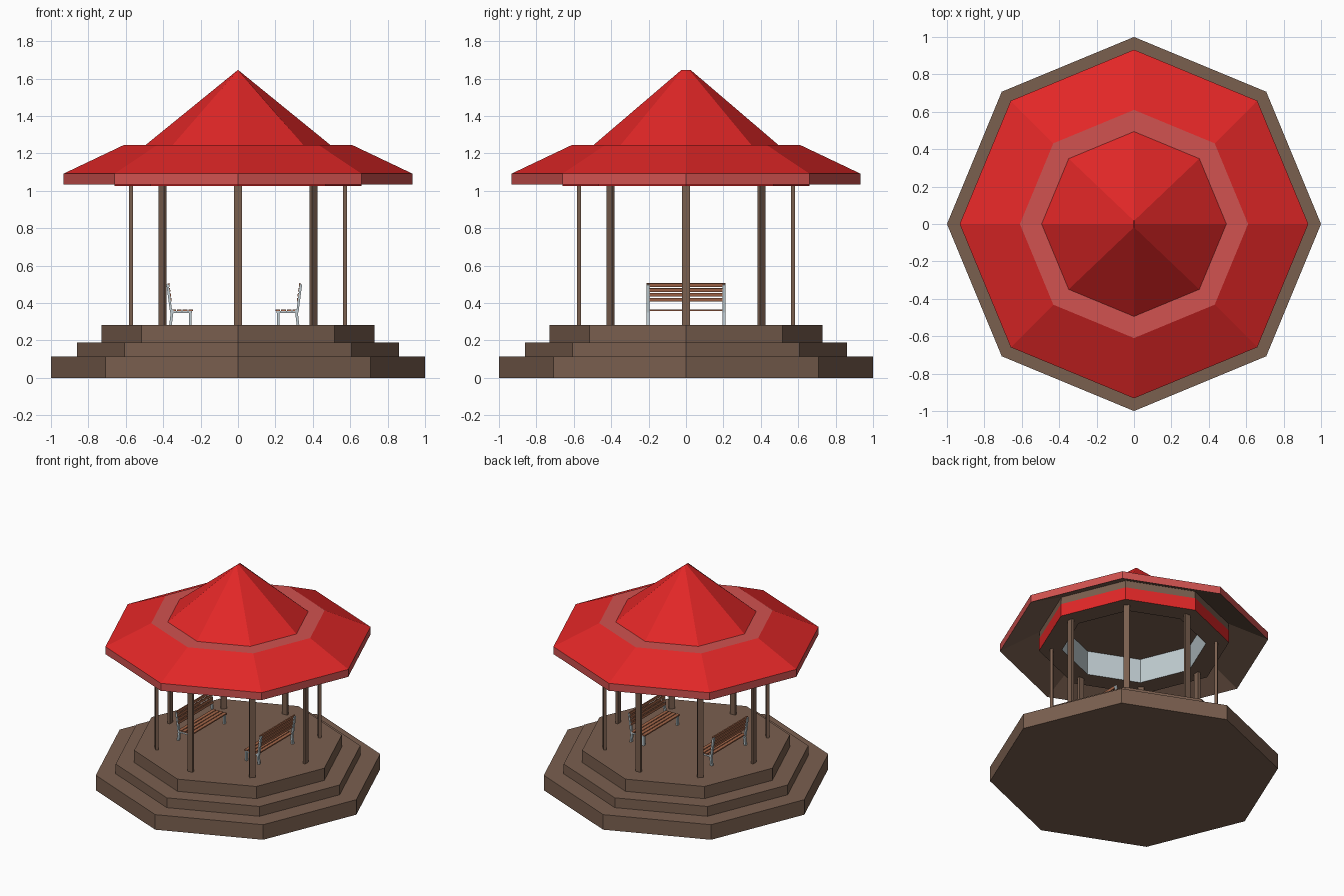
import bpy, bmesh, math
from mathutils import Matrix, Vector

if "Cube" in bpy.data.objects:
    bpy.data.objects.remove(bpy.data.objects["Cube"])


def material(name, rgb):
    m = bpy.data.materials.new(name)
    m.diffuse_color = (*rgb, 1)
    m.use_nodes = True
    m.node_tree.nodes["Principled BSDF"].inputs["Base Color"].default_value = m.diffuse_color
    return m


BROWN = material("brown wood", (0.195, 0.115, 0.078))
RED = material("red roof", (0.76, 0.02, 0.02))
PINK = material("faded red trim", (0.64, 0.085, 0.08))
GREY = material("pale grey metal", (0.52, 0.60, 0.63))
SLAT = material("orange brown slat", (0.36, 0.13, 0.065))


def finish(name, bm, mats):
    bmesh.ops.recalc_face_normals(bm, faces=bm.faces)
    me = bpy.data.meshes.new(name)
    bm.to_mesh(me)
    bm.free()
    for m in mats:
        me.materials.append(m)
    ob = bpy.data.objects.new(name, me)
    bpy.context.collection.objects.link(ob)
    return ob


def octagon(bm, r, z, ry=None):
    ry = r if ry is None else ry
    a = [i * math.pi / 4 for i in range(8)]
    return [bm.verts.new((r * math.cos(t), ry * math.sin(t), z)) for t in a]


def bridge(bm, lo, hi, index):
    for i in range(8):
        j = (i + 1) % 8
        bm.faces.new((lo[i], lo[j], hi[j], hi[i])).material_index = index


def octagon_ring(name, profile, segment_mats, mats):
    """Sweep a closed (radius, z) profile round eight sides."""
    bm = bmesh.new()
    rings = [octagon(bm, r, z) for r, z in profile]
    for k, idx in enumerate(segment_mats):
        bridge(bm, rings[k], rings[(k + 1) % len(rings)], idx)
    return finish(name, bm, mats)


def octagon_solid(name, lower, upper, mat):
    """Capped prism; each end is (radius x, radius y, z)."""
    bm = bmesh.new()
    lo = octagon(bm, lower[0], lower[2], lower[1])
    hi = octagon(bm, upper[0], upper[2], upper[1])
    bridge(bm, lo, hi, 0)
    bm.faces.new(lo[::-1])
    bm.faces.new(hi)
    return finish(name, bm, [mat])


def box(name, loc, size, mat, rot=Matrix()):
    bm = bmesh.new()
    m = Matrix.Translation(loc) @ rot @ Matrix.Diagonal((*size, 1))
    bmesh.ops.create_cube(bm, size=1, matrix=m)
    return finish(name, bm, [mat])


# Stepped platform
for n, (r, z0, z1) in enumerate([(1.0, 0, 0.115), (0.86, 0.115, 0.19),
                                 (0.73, 0.19, 0.283)]):
    octagon_solid(f"platform_step_{n + 1}", (r, r, z0), (r, r, z1), BROWN)

# Posts at the eight corners
for i in range(8):
    a = i * math.pi / 4
    box(f"post_{i + 1}", (0.572 * math.cos(a), 0.572 * math.sin(a), 0.657),
        (0.02, 0.042, 0.76), BROWN, Matrix.Rotation(a, 4, 'Z'))

# Lower roof skirt: fascia, slope, flat trim and open underside
octagon_ring("roof_skirt",
             [(0.932, 1.035), (0.932, 1.092), (0.61, 1.245), (0.49, 1.245),
              (0.49, 1.225), (0.60, 1.205)],
             [1, 0, 1, 2, 2, 2], [RED, PINK, BROWN])

# Ring beam below the skirt, with pale inner wall
octagon_ring("ring_beam",
             [(0.66, 1.025), (0.66, 1.12), (0.655, 1.195), (0.50, 1.22),
              (0.50, 1.025)],
             [0, 1, 1, 2, 1], [RED, BROWN, GREY])

# Ceiling and peaked upper roof with a tiny ridge
octagon_solid("ceiling", (0.51, 0.51, 1.21), (0.51, 0.51, 1.225), BROWN)
octagon_solid("roof_peak", (0.50, 0.50, 1.24), (0.002, 0.026, 1.645), RED)


# Benches: local +x points to the backrest, seat front at x = 0
def bench(side, x0, direction):
    def part(name, x, y, z, size, tilt=0.0):
        box(f"{side}_bench_{name}", (x0 + direction * x, y, z), size,
            SLAT if "slat" in name else GREY,
            Matrix.Rotation(direction * tilt, 4, 'Y'))

    lean = 0.13
    for n, y in enumerate((-0.203, 0.203)):
        part(f"front_leg_{n + 1}", 0.018, y, 0.318, (0.014, 0.018, 0.075))
        part(f"seat_rail_{n + 1}", 0.065, y, 0.352, (0.11, 0.016, 0.010))
        part(f"back_leg_{n + 1}", 0.119, y, 0.322, (0.014, 0.018, 0.085), -0.12)
        part(f"back_upright_{n + 1}", 0.130, y, 0.424, (0.012, 0.018, 0.15), lean)
    for n in range(4):
        part(f"seat_slat_{n + 1}", 0.015 + n * 0.031, 0, 0.361,
             (0.025, 0.42, 0.009))
    for n in range(4):
        z = 0.418 + n * 0.026
        part(f"back_slat_{n + 1}", 0.124 + (z - 0.424) * lean, 0, z,
             (0.009, 0.42, 0.019), lean)


bench("right", 0.197, 1)
bench("left", -0.237, -1)
